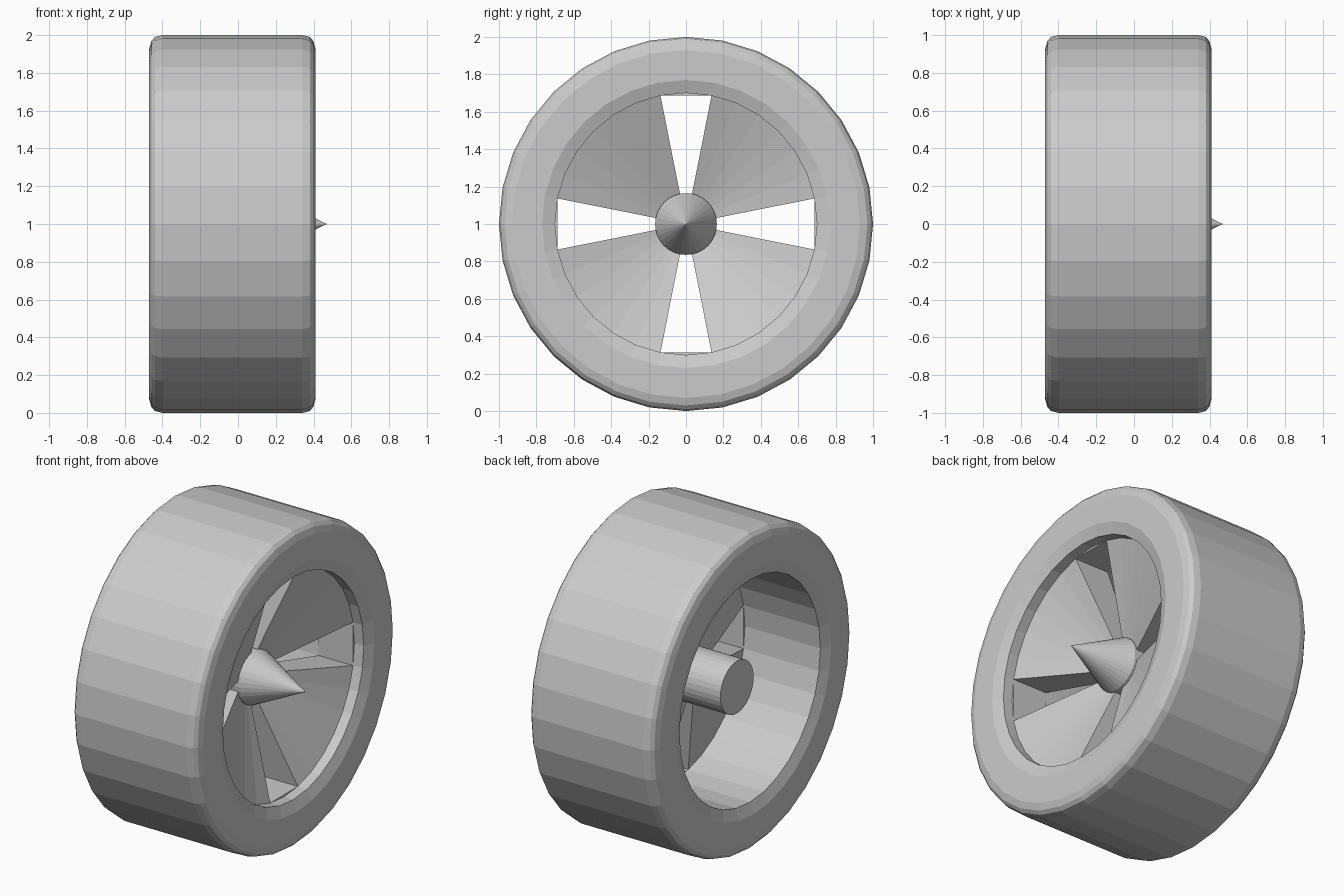
import bpy, bmesh
from math import cos, sin, radians

cube = bpy.data.objects.get("Cube")
if cube:
    bpy.data.objects.remove(cube, do_unlink=True)

SIDES = 32
STEP = 360 / SIDES
MID_X = -0.03          # middle of the tyre's width
HOLE_R, HUB_R = 0.70, 0.165

grey = bpy.data.materials.new("plain grey")
grey.use_nodes = True
colour = (0.6, 0.6, 0.6, 1)
grey.diffuse_color = colour
grey.node_tree.nodes["Principled BSDF"].inputs["Base Color"].default_value = colour


def sweep(name, profile, first, last):
    """Turn a closed (radius, x) profile about the axle, from step first to step last."""
    bm = bmesh.new()
    full = last - first == SIDES
    rings = []
    for i in range(first, last if full else last + 1):
        a = radians(i * STEP)
        points = profile(a) if callable(profile) else profile
        rings.append([bm.verts.new((x, r * cos(a), 1 + r * sin(a))) for r, x in points])
    n = len(rings[0])
    pairs = list(zip(rings, rings[1:]))
    if full:
        pairs.append((rings[-1], rings[0]))
    for p, q in pairs:
        for j in range(n):
            k = (j + 1) % n
            bm.faces.new((p[j], p[k], q[k], q[j]))
    if not full:
        bm.faces.new(rings[0])
        bm.faces.new(rings[-1])
    # Merge points that meet on the axle or at pointed ends
    bmesh.ops.dissolve_degenerate(bm, dist=1e-4, edges=bm.edges[:])
    bmesh.ops.remove_doubles(bm, verts=bm.verts[:], dist=1e-4)
    bmesh.ops.recalc_face_normals(bm, faces=bm.faces[:])
    mesh = bpy.data.meshes.new(name)
    bm.to_mesh(mesh)
    bm.free()
    mesh.materials.append(grey)
    obj = bpy.data.objects.new(name, mesh)
    bpy.context.collection.objects.link(obj)
    return obj


# Tyre: rounded shoulders and bevelled hole, the same on both sides
half = [(HOLE_R, 0.415), (0.77, 0.44), (0.93, 0.44),
        (0.97, 0.428), (0.99, 0.41), (1.0, 0.37)]
tyre_profile = ([(r, MID_X + w) for r, w in half]
                + [(r, MID_X - w) for r, w in reversed(half)])
sweep("tyre", tyre_profile, 0, SIDES)

# Hub: cylinder with a pointed cone on the outer side
sweep("hub", [(0, -0.355), (HUB_R, -0.355), (HUB_R, 0.13), (0, 0.47)], 0, SIDES)

# Four broad dished spokes with a narrow slot between each pair
RIM_FRONT, RIM_BACK = 0.32, 0.08
spoke = [(HUB_R - 0.01, 0.11), (HOLE_R, RIM_FRONT),
         (HOLE_R, RIM_BACK), (HUB_R - 0.01, -0.03)]
quarter = SIDES // 4
for i in range(4):
    sweep(f"spoke_{i + 1}", spoke, i * quarter + 1, (i + 1) * quarter - 1)


# Flat wall closing the outer end of each slot
def slot_wall(centre):
    def points(a):
        inner = HOLE_R * cos(radians(STEP)) / cos(a - centre)
        return [(inner, RIM_BACK), (inner, RIM_FRONT),
                (HOLE_R, RIM_FRONT), (HOLE_R, RIM_BACK)]
    return points


for i in range(4):
    sweep(f"slot_end_{i + 1}", slot_wall(radians(i * 90)),
          i * quarter - 1, i * quarter + 1)
